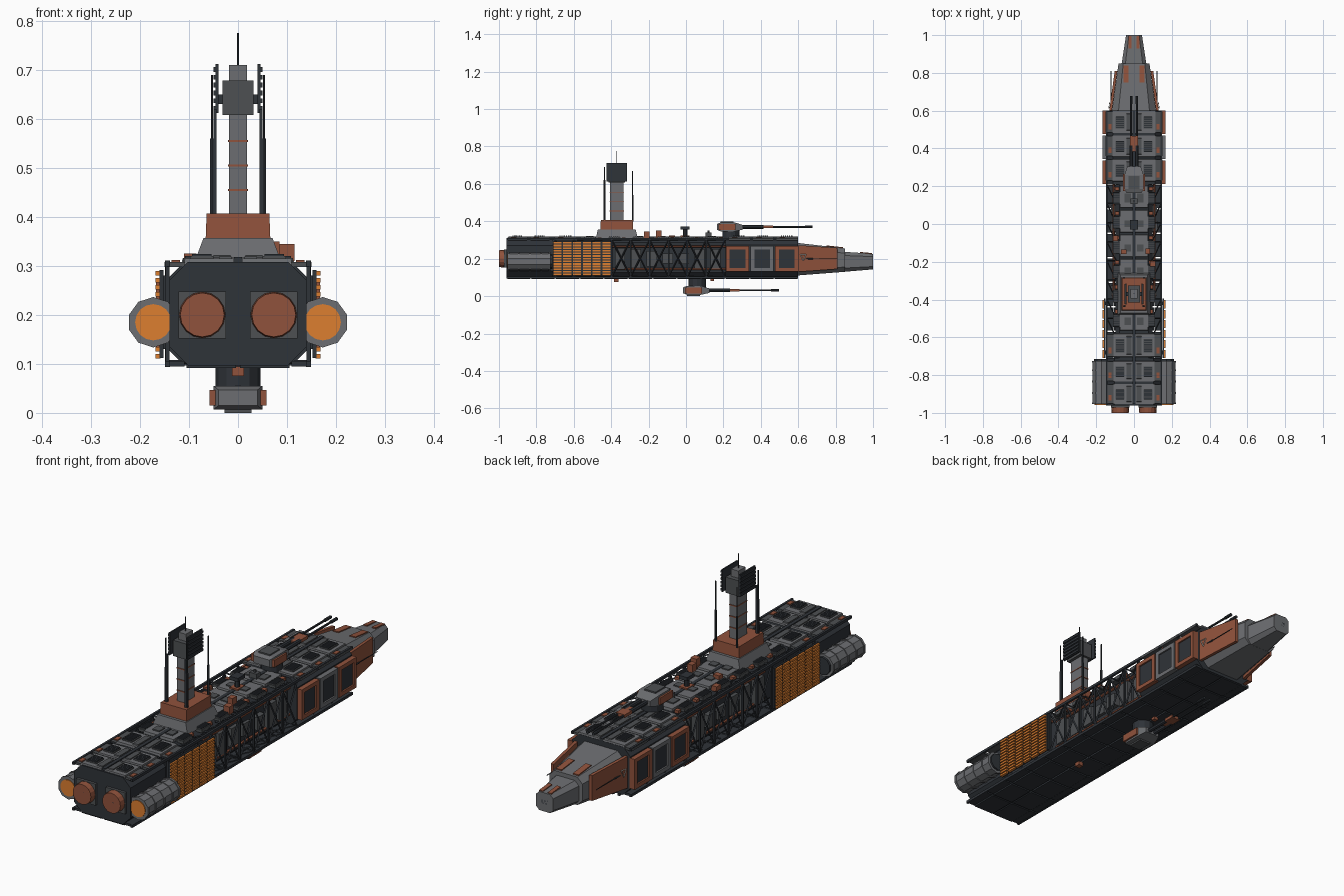
import bpy, bmesh, random
from mathutils import Matrix, Vector

if "Cube" in bpy.data.objects:
    bpy.data.objects.remove(bpy.data.objects["Cube"])

random.seed(4)

def material(name, rgb):
    m = bpy.data.materials.new(name)
    m.diffuse_color = (*rgb, 1)
    m.use_nodes = True
    m.node_tree.nodes["Principled BSDF"].inputs["Base Color"].default_value = m.diffuse_color
    return m

GREY = material("hull_grey", (.15, .155, .165))
MID = material("mid_grey", (.075, .08, .085))
DARK = material("dark_metal", (.028, .033, .04))
RUST = material("rust", (.28, .085, .045))
ORANGE = material("glow_orange", (.72, .21, .03))
PALE = material("pale_marking", (.75, .7, .65))

class Part:
    """Collects primitives into one named object, optionally mirrored over x."""
    def __init__(self, name, mat):
        self.name, self.mat, self.bm = name, mat, bmesh.new()

    def box(self, x0, x1, y0, y1, z0, z1, tx=1, ty=1):
        c = Vector(((x0 + x1) / 2, (y0 + y1) / 2, (z0 + z1) / 2))
        M = Matrix.Translation(c) @ Matrix.Diagonal((x1 - x0, y1 - y0, z1 - z0, 1))
        for v in bmesh.ops.create_cube(self.bm, size=1, matrix=M)['verts']:
            if v.co.z > c.z:
                v.co.x = c.x + (v.co.x - c.x) * tx
                v.co.y = c.y + (v.co.y - c.y) * ty
        return self

    def rod(self, p, q, r, n=6, r2=None):
        p, q = Vector(p), Vector(q)
        M = Matrix.Translation((p + q) / 2) @ (q - p).to_track_quat('Z', 'Y').to_matrix().to_4x4()
        bmesh.ops.create_cone(self.bm, cap_ends=True, segments=n, radius1=r,
                              radius2=r if r2 is None else r2, depth=(q - p).length, matrix=M)
        return self

    def loft(self, rings):
        rows = [[self.bm.verts.new(p) for p in ring] for ring in rings]
        n = len(rows[0])
        for a, b in zip(rows, rows[1:]):
            for i in range(n):
                self.bm.faces.new((a[i], a[(i + 1) % n], b[(i + 1) % n], b[i]))
        self.bm.faces.new(rows[0][::-1])
        self.bm.faces.new(rows[-1])
        return self

    def done(self, mirror=False):
        bm = self.bm
        if mirror:
            g = bmesh.ops.duplicate(bm, geom=bm.verts[:] + bm.edges[:] + bm.faces[:])['geom']
            for v in g:
                if isinstance(v, bmesh.types.BMVert):
                    v.co.x *= -1
        bmesh.ops.recalc_face_normals(bm, faces=bm.faces[:])
        me = bpy.data.meshes.new(self.name)
        bm.to_mesh(me)
        bm.free()
        me.materials.append(self.mat)
        bpy.context.collection.objects.link(bpy.data.objects.new(self.name, me))

def octagon(w, z0, z1, c, y):
    return [(w - c, y, z0), (w, y, z0 + c), (w, y, z1 - c), (w - c, y, z1),
            (c - w, y, z1), (-w, y, z1 - c), (-w, y, z0 + c), (c - w, y, z0)]

# Main hull blocks and narrow core behind the trusses
for name, w, y0, y1, z0, z1, c in (("rear_hull", .14, -.96, -.71, .097, .308, .038),
                                   ("core_hull", .098, -.72, .22, .105, .306, .02),
                                   ("forward_hull", .145, .21, .60, .097, .308, .035)):
    Part(name, DARK).loft([octagon(w, z0, z1, c, y0), octagon(w, z0, z1, c, y1)]).done()

# Nose: two tapered sections
Part("nose_base", GREY).loft([octagon(.118, .11, .285, .035, .59), octagon(.082, .13, .255, .025, .85)]).done()
Part("nose_tip", GREY).loft([octagon(.066, .13, .237, .02, .845), octagon(.042, .143, .226, .015, 1)]).done()
Part("nose_port", DARK).box(-.018, .018, .99, 1, .175, .195).done()
Part("nose_cheeks", RUST).loft([[(x, .60, .13), (x + .014, .60, .13), (x + .014, .60, .272), (x, .60, .272)]
                                if i == 0 else
                                [(x, .81, .145), (x + .014, .81, .145), (x + .014, .81, .258), (x, .81, .258)]
                                for i, x in enumerate((.117, .088))]).done(True)
p = Part("nose_top_plates", RUST)
p.loft([[(.028, y, z - .012), (.056, y, z - .012), (.056, y, z), (.028, y, z)] for y, z in ((.75, .271), (.84, .261))])
p.loft([[(.012, y, z - .01), (.03, y, z - .01), (.03, y, z), (.012, y, z)] for y, z in ((.93, .236), (.995, .23))])
p.done(True)
tri = [(.1335, .612, .222), (.1295, .642, .222), (.1315, .627, .19)]
p = Part("nose_marking", PALE)
for a, b in zip(tri, tri[1:] + tri[:1]):
    p.rod(a, b, .002, 4)
p.done(True)
Part("nose_antennas", DARK).rod((.122, .6, .2), (.122, .81, .2), .002, 5).rod((.122, .6, .2), (.122, .68, .2), .004).done(True)

# Top deck plating, vents, seams
plates, trim, vents = Part("deck_plates", GREY), Part("deck_trim", MID), Part("deck_vents", DARK)
rust = Part("deck_rust_plates", RUST)
def vent(x0, x1, y0, y1, z):
    trim.box(x0, x1, y0, y1, z - .004, z + .004)
    for i in range(6):
        y = y0 + (y1 - y0) * (i + .5) / 6
        vents.box(x0 + .004, x1 - .004, y - .0035, y + .0035, z + .002, z + .008)
for y0, y1, w in ((-.955, -.845, .145), (-.835, -.725, .145), (-.705, -.58, .145),
                  (.225, .345, .15), (.355, .47, .15), (.48, .60, .15)):
    plates.box(.007, w - .035, y0, y1, .303, .315, .97, .96)
    trim.box(w - .037, w, y0 + .004, y1 - .004, .298, .308)
    vent(.05, .098, y0 + .025, y1 - .03, .316)
    trim.box(.012, .04, y0 + .012, y1 - .012, .312, .319, .9, .9)
    rust.box(.118, .136, y0 + .02, y0 + .05, .305, .312)
for i in range(6):
    y0 = -.565 + i * .13
    plates.box(.007, .075, y0, y0 + .12, .303, .317, .95, .95)
    trim.box(.07, .112, y0 + .02, y0 + .085, .3, .312)
    vent(.074, .112, y0 + .022, y0 + .082, .312)
    trim.box(.015, .05, y0 + .03, y0 + .06 + .04 * random.random(), .315, .322)
    rust.box(.08, .1, y0 + .092, y0 + .112, .3, .313)
for part in (plates, trim, vents, rust):
    part.done(True)
Part("deck_spine", DARK).box(-.008, .008, -.95, .6, .30, .318).done()

# Belly plating
p, q = Part("belly_plates", DARK), Part("belly_side_plates", DARK)
for i in range(12):
    y0 = -.955 + i * .13
    p.box(.004, .105, y0, y0 + .122, .092, .106)
    q.box(.109, .143, y0, y0 + .122, .095, .105)
p.done(True)
q.done(True)
Part("belly_hatches", RUST).box(-.012, .012, -.385, -.36, .075, .095).box(-.01, .01, .13, .15, .08, .095).done()

# Side truss: chords, posts, crosses, top and bottom lacing
p = Part("side_truss", DARK)
for z in (.1, .305):
    p.box(.139, .149, -.96, .6, z - .006, z + .006)
for i in range(9):
    a = -.70 + i * .1011
    b = a + .1011
    p.box(.14, .148, a - .004, a + .004, .1, .305)
    p.rod((.144, a, .104), (.144, b, .301), .0045, 4).rod((.144, b, .104), (.144, a, .301), .0045, 4)
    for z in (.104, .302):
        p.rod((.095, a, z), (.144, b, z), .0035, 4).rod((.095, a, z), (.144, a, z), .004, 4)
p.done(True)

# Machinery seen through the truss
p, q = Part("truss_machinery", MID), Part("truss_pipes", RUST)
for i in range(7):
    y = -.38 + i * .085
    h = .02 + .04 * random.random()
    p.box(.09, .11 + .015 * random.random(), y, y + .055, .2 - h, .2 + h)
q.rod((.108, -.4, .265), (.108, .21, .265), .006).rod((.106, -.4, .145), (.106, .21, .145), .006)
p.done(True)
q.done(True)

# Heat radiators: dark backing with orange slats
Part("radiator_frame", DARK).box(.152, .160, -.71, -.395, .112, .292).box(.14, .156, -.69, -.67, .13, .28).box(
    .14, .156, -.43, -.41, .13, .28).done(True)
p = Part("radiator_slats", ORANGE)
for c in range(6):
    for r in range(13):
        y, z = -.709 + c * .0525, .111 + r * .0141
        p.box(.158, .168, y, y + .043, z, z + .009)
p.done(True)

# Forward armour panels: frame plus dark inset
for name, y0, mat in (("aft", .213, RUST), ("middle", .345, GREY), ("front", .477, RUST)):
    y1, p = y0 + .124, Part(name + "_armour_frame", mat)
    p.box(.14, .167, y0, y0 + .02, .132, .268).box(.14, .167, y1 - .02, y1, .132, .268)
    p.box(.14, .167, y0, y1, .132, .15).box(.14, .167, y0, y1, .25, .268).done(True)
    Part(name + "_armour_inset", DARK).box(.14, .16, y0 + .015, y1 - .015, .145, .255).done(True)

# Main engines
Part("engine_mounts", MID).box(.025, .121, -.972, -.955, .152, .248).done(True)
Part("engine_bells", RUST).rod((.073, -.96, .2), (.073, -1, .2), .048, 16, .045).done(True)
Part("engine_glow", ORANGE).rod((.073, -.98, .2), (.073, -1, .2), .0425, 20).done(True)
Part("engine_hubs", DARK).rod((.073, -.98, .2), (.073, -1, .2), .012, 10).done(True)

# Side engine pods
p = Part("pod_bodies", GREY).rod((.173, -.95, .185), (.173, -.725, .185), .048, 10)
for y in (-.95, -.895, -.835, -.775, -.73):
    p.rod((.173, y - .004, .185), (.173, y + .006, .185), .0515, 10)
p.done(True)
Part("pod_glow", ORANGE).rod((.173, -.957, .185), (.173, -.94, .185), .037, 16).done(True)
Part("pod_caps", DARK).rod((.173, -.73, .185), (.173, -.715, .185), .04, 10).done(True)

# Command tower
Part("tower_base", GREY).box(-.088, .088, -.482, -.258, .31, .357, .8, .9).done()
Part("tower_collar", RUST).box(-.066, .066, -.458, -.282, .355, .407, .97, .97).done()
Part("tower_column", GREY).box(-.018, .018, -.405, -.335, .4, .615).done()
p = Part("tower_rings", RUST)
for z in (.455, .505, .555):
    p.box(-.02, .02, -.408, -.332, z - .002, z + .002)
p.done()
Part("tower_head", MID).box(-.032, .032, -.415, -.325, .608, .678).done()
Part("tower_cap", GREY).box(-.018, .018, -.395, -.345, .675, .71).done()
Part("tower_spike", DARK).rod((0, -.37, .7), (0, -.37, .775), .002, 5).done()
p = Part("tower_array_panels", DARK).box(.04, .046, -.425, -.315, .612, .712).box(.03, .042, -.38, -.36, .63, .65)
for i in range(6):
    p.box(.044, .050, -.423, -.317, .616 + i * .016, .626 + i * .016)
p.done(True)
p = Part("tower_masts", DARK)
for y, top in ((-.435, .66), (-.285, .64)):
    p.rod((.053, y, .4), (.053, y, top - .1), .005).rod((.053, y, top - .1), (.053, y, top + .03), .0028)
p.box(.044, .05, -.44, -.43, .4, .62).done(True)

# Twin-barrel turrets above and below; s is the outward direction
def turret(name, y, z, deck, s):
    Part(name + "_ring", DARK).rod((0, y + .075, deck), (0, y + .075, z - s * .015), .046, 12).done()
    lo, hi = z - .024, z + .024
    Part(name + "_housing", GREY).loft([[(-w, yy, a), (w, yy, a), (w, yy, b), (-w, yy, b)] for yy, w, a, b in (
        (y, .04, lo + .008, hi - .008), (y + .02, .05, lo, hi), (y + .095, .05, lo, hi),
        (y + .14, .036, lo + .01, hi - .014))]).done()
    Part(name + "_side_armour", RUST).box(.046, .058, y + .01, y + .10, z - .016, z + .016).done(True)
    Part(name + "_roof", MID).box(-.028, .028, y + .02, y + .09, z + s * .026 - .005, z + s * .026 + .004).done()
    Part(name + "_barrels", DARK).rod((.015, y + .12, z), (.015, y + .25, z), .010, 8).rod(
        (.015, y + .25, z), (.015, y + .512, z), .005, 8).rod((.015, y + .47, z), (.015, y + .512, z), .007, 8).done(True)
    Part(name + "_barrel_clamp", RUST).box(-.022, .022, y + .22, y + .30, z - .007, z + .007).done()
turret("upper_turret", .165, .37, .31, 1)
turret("lower_turret", -.015, .031, .10, -1)

# Small deck fittings
Part("sensor_mast", DARK).rod((0, -.005, .31), (0, -.005, .36), .012, 8).box(-.02, .02, -.03, .02, .357, .373).done()
Part("deck_sensor", MID).box(-.018, .018, .105, .135, .31, .34).rod((0, .12, .33), (0, .12, .35), .006).done()
Part("deck_crates", RUST).box(.085, .115, -.225, -.195, .31, .345).box(.06, .085, -.16, -.13, .31, .35).box(
    -.07, -.04, -.16, -.135, .31, .335).box(-.02, .02, -.03, .02, .315, .324).box(-.11, -.085, -.09, -.06, .305, .325).done()
